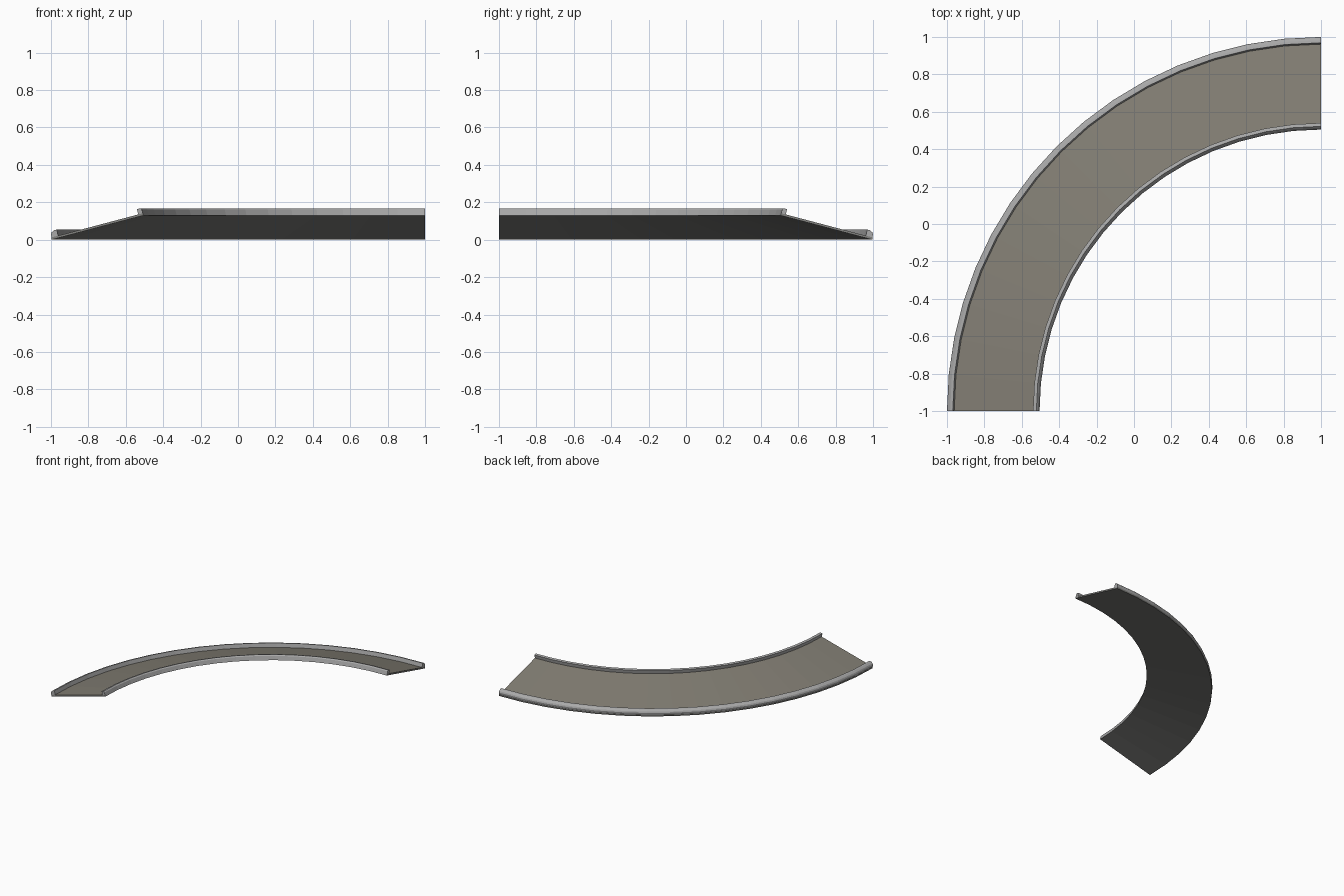
import bpy, bmesh, math

if "Cube" in bpy.data.objects:
    bpy.data.objects.remove(bpy.data.objects["Cube"])

SEGS = 16          # steps around the quarter turn
CENTRE = (1, -1)   # centre of the bend


def mat(name, c):
    m = bpy.data.materials.new(name)
    m.diffuse_color = (*c, 1)
    m.use_nodes = True
    m.node_tree.nodes["Principled BSDF"].inputs["Base Color"].default_value = m.diffuse_color
    return m


road_grey = mat("warm road grey", (0.22, 0.205, 0.17))
kerb_grey = mat("light kerb grey", (0.40, 0.40, 0.40))
under_grey = mat("underside grey", (0.22, 0.22, 0.21))


def sweep(name, profile, mats, rule=None):
    """Sweep a closed (radius, z) profile round the quarter bend, with end caps."""
    bm = bmesh.new()
    rings = []
    for i in range(SEGS + 1):
        a = math.pi / 2 + math.pi / 2 * i / SEGS
        rings.append([bm.verts.new((CENTRE[0] + r * math.cos(a),
                                    CENTRE[1] + r * math.sin(a), z)) for r, z in profile])
    n = len(profile)
    for a, b in zip(rings, rings[1:]):
        for j in range(n):
            k = (j + 1) % n
            bm.faces.new((a[j], a[k], b[k], b[j]))
    bm.faces.new(rings[0])
    bm.faces.new(rings[-1])
    bmesh.ops.recalc_face_normals(bm, faces=bm.faces)
    bm.normal_update()
    if rule:
        for f in bm.faces:
            f.material_index = rule(f)
    me = bpy.data.meshes.new(name)
    bm.to_mesh(me)
    bm.free()
    for m in mats:
        me.materials.append(m)
    ob = bpy.data.objects.new(name, me)
    bpy.context.collection.objects.link(ob)


# Banked road slab, lower on the outside of the bend
sweep("banked_road", [(1.508, 0.129), (1.996, 0.0), (1.998, 0.012), (1.511, 0.141)],
      [under_grey, road_grey], lambda f: 1 if f.normal.z > 0.5 else 0)

# Raised kerbs, tilted with the bank, chamfered on the side away from the road
sweep("inner_kerb", [(1.505, 0.129), (1.514, 0.160), (1.522, 0.168),
                     (1.540, 0.163), (1.532, 0.130)], [kerb_grey])
sweep("outer_kerb", [(1.960, 0.016), (1.969, 0.054), (1.983, 0.051),
                     (1.996, 0.040), (2.000, 0.030), (1.994, 0.001)], [kerb_grey])
